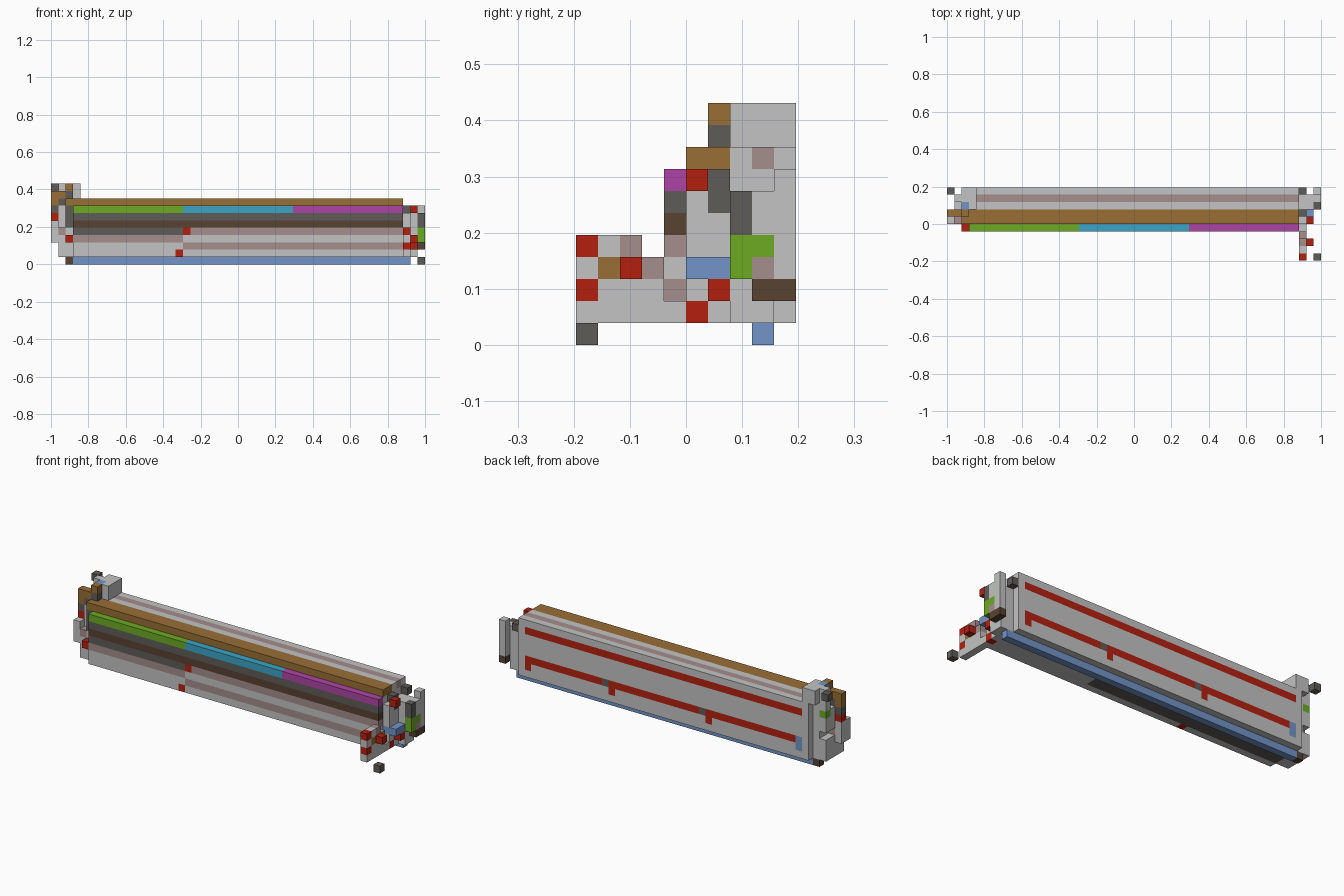
import bpy
import bmesh
from mathutils import Vector

cube = bpy.data.objects.get("Cube")
if cube:
    bpy.data.objects.remove(cube, do_unlink=True)

# Block size and the corner of the block grid
UNIT = 2 / 51
ORIGIN = Vector((-1, -5 * UNIT, 0))

COLOURS = {
    "light_grey": "c2c4c2",
    "red": "b42010",
    "ochre": "986e35",
    "dark_grey": "5f5c58",
    "mauve": "a38e8c",
    "dark_brown": "584232",
    "blue": "7295c8",
    "green": "6caa22",
    "magenta": "ae45a6",
    "cyan": "3ca4c6",
}


def linear(pair):
    value = int(pair, 16) / 255
    return value / 12.92 if value < 0.04 else ((value + 0.055) / 1.055) ** 2.4


def make_material(name, code):
    mat = bpy.data.materials.new(name)
    mat.use_nodes = True
    rgba = [linear(code[i:i + 2]) for i in (0, 2, 4)] + [1]
    mat.diffuse_color = rgba
    mat.node_tree.nodes["Principled BSDF"].inputs["Base Color"].default_value = rgba
    return mat


materials = [make_material(n, c) for n, c in COLOURS.items()]
colour_index = {name: i for i, name in enumerate(COLOURS)}
blocks = {}


def span(r):
    return range(r, r + 1) if isinstance(r, int) else range(r[0], r[1] + 1)


def fill(part, colour, xs, ys, zs):
    """Fill a box of blocks; later boxes repaint earlier ones."""
    for x in span(xs):
        for y in span(ys):
            for z in span(zs):
                blocks[x, y, z] = (part, colour_index[colour])


# Stepped main beam
LENGTH = (3, 47)
LEFT_PART, RIGHT_PART = (3, 17), (18, 47)
fill("beam", "light_grey", LENGTH, (4, 9), (1, 7))
fill("beam", "light_grey", LENGTH, (5, 9), 8)
fill("beam", "ochre", LENGTH, (5, 6), 8)
fill("beam", "mauve", LENGTH, 8, 8)

# Coloured strip along the front
fill("beam", "green", LEFT_PART, 4, 7)
fill("beam", "cyan", (18, 32), 4, 7)
fill("beam", "magenta", (33, 47), 4, 7)

# Front bands
fill("beam", "dark_grey", LENGTH, (4, 5), 6)
fill("beam", "dark_brown", LENGTH, (4, 5), 5)
fill("beam", "dark_grey", LEFT_PART, 4, 4)
fill("beam", "mauve", RIGHT_PART, 4, 4)
fill("beam", "mauve", LEFT_PART, 4, 3)
fill("beam", "mauve", RIGHT_PART, 4, 2)
fill("beam", "red", 18, 4, 4)
fill("beam", "red", 17, 4, 1)
fill("beam", "dark_grey", (3, 32), (5, 6), 1)

# Red lines and small marks on the back
for level in (3, 7):
    fill("beam", "red", (4, 46), 9, level)
for x in (18, 33):
    fill("beam", "red", x, 9, 2)
    fill("beam", "dark_grey", x + 1, 9, 3)
fill("beam", "red", 46, 9, 2)
fill("beam", "blue", 4, 9, (2, 3))

# Rail under the beam
fill("bottom_rail", "blue", (3, 48), 8, 0)
fill("bottom_rail", "dark_brown", 2, 8, 0)

# Right end: plate and forward foot
fill("right_bracket", "light_grey", 48, (5, 8), (1, 6))
fill("right_bracket", "light_grey", 48, (0, 4), 1)
fill("right_bracket", "light_grey", 48, (0, 3), (2, 3))
fill("right_bracket", "light_grey", 48, (1, 2), 4)
fill("right_bracket", "mauve", 48, 2, 4)
fill("right_bracket", "mauve", 48, 3, 3)
fill("right_bracket", "ochre", 48, 1, 3)
for level in (2, 4):
    fill("right_bracket", "red", 48, 0, level)
fill("right_bracket", "red", 49, 2, 3)
fill("right_bracket", "red", 48, 5, 1)
fill("right_bracket", "red", 49, 6, 2)
fill("right_bracket", "blue", (48, 49), (5, 6), 3)
fill("right_bracket", "dark_grey", 48, 6, (6, 7))
fill("right_bracket", "light_grey", 49, 5, 7)
fill("right_bracket", "red", 49, 5, 7)
fill("right_bracket", "dark_grey", 48, 9, 7)

# Right end: outer column
fill("right_column", "light_grey", 49, (7, 8), (1, 6))
fill("right_column", "light_grey", 50, 9, (3, 7))
fill("right_column", "light_grey", 50, 8, (5, 6))
fill("right_column", "dark_grey", 50, 7, (5, 6))
fill("right_column", "green", 50, (7, 8), 4)
fill("right_column", "green", 50, 7, 3)
fill("right_column", "mauve", 50, 8, 3)
fill("right_column", "dark_brown", 50, (8, 9), 2)
fill("loose_block", "dark_grey", 50, 0, 0)

# Left end: plate and low outer box
fill("left_bracket", "light_grey", 2, (5, 8), (1, 8))
fill("left_bracket", "light_grey", 1, (5, 8), (1, 3))
fill("left_bracket", "mauve", 1, (5, 6), 4)
fill("left_bracket", "light_grey", 0, (5, 6), (3, 5))
fill("left_bracket", "dark_grey", 2, 5, (5, 7))
fill("left_bracket", "red", 2, 4, 3)
fill("left_bracket", "light_grey", 1, (6, 8), (5, 7))
fill("left_bracket", "green", 1, 8, 7)
fill("left_bracket", "red", 0, 6, 6)
fill("left_bracket", "dark_grey", 0, 6, 7)

# Left end: tower
fill("left_tower", "light_grey", (2, 3), (7, 9), (9, 10))
fill("left_tower", "light_grey", 1, 8, (8, 10))
fill("left_tower", "dark_grey", 2, (6, 7), 9)
fill("left_tower", "blue", 2, 7, 10)
fill("left_tower", "ochre", 2, 6, 10)
fill("left_tower", "ochre", (0, 1), 6, (8, 9))
fill("left_tower", "ochre", 2, 5, 8)
fill("left_tower", "dark_grey", 1, 6, 8)
fill("left_tower", "dark_grey", 0, 9, 10)


def build(part):
    """Turn the exposed block sides of one part into a mesh."""
    bm = bmesh.new()
    for cell, (owner, colour) in blocks.items():
        if owner != part:
            continue
        centre = Vector(cell) + Vector((0.5, 0.5, 0.5))
        for axis in range(3):
            for sign in (-1, 1):
                normal = Vector((0, 0, 0))
                normal[axis] = sign
                if tuple(int(c + n) for c, n in zip(cell, normal)) in blocks:
                    continue
                u = Vector((0, 0, 0))
                u[(axis + 1) % 3] = 1
                v = normal.cross(u)
                corners = [normal + u + v, normal - u + v, normal - u - v, normal + u - v]
                face = bm.faces.new(
                    [bm.verts.new(ORIGIN + (centre + c / 2) * UNIT) for c in corners])
                face.material_index = colour
    bmesh.ops.remove_doubles(bm, verts=bm.verts, dist=UNIT / 100)
    bmesh.ops.dissolve_limit(bm, angle_limit=0.01, verts=bm.verts, edges=bm.edges,
                             delimit={'MATERIAL'})
    mesh = bpy.data.meshes.new(part)
    for mat in materials:
        mesh.materials.append(mat)
    bm.to_mesh(mesh)
    bm.free()
    bpy.context.collection.objects.link(bpy.data.objects.new(part, mesh))


for part_name in dict.fromkeys(owner for owner, _ in blocks.values()):
    build(part_name)
